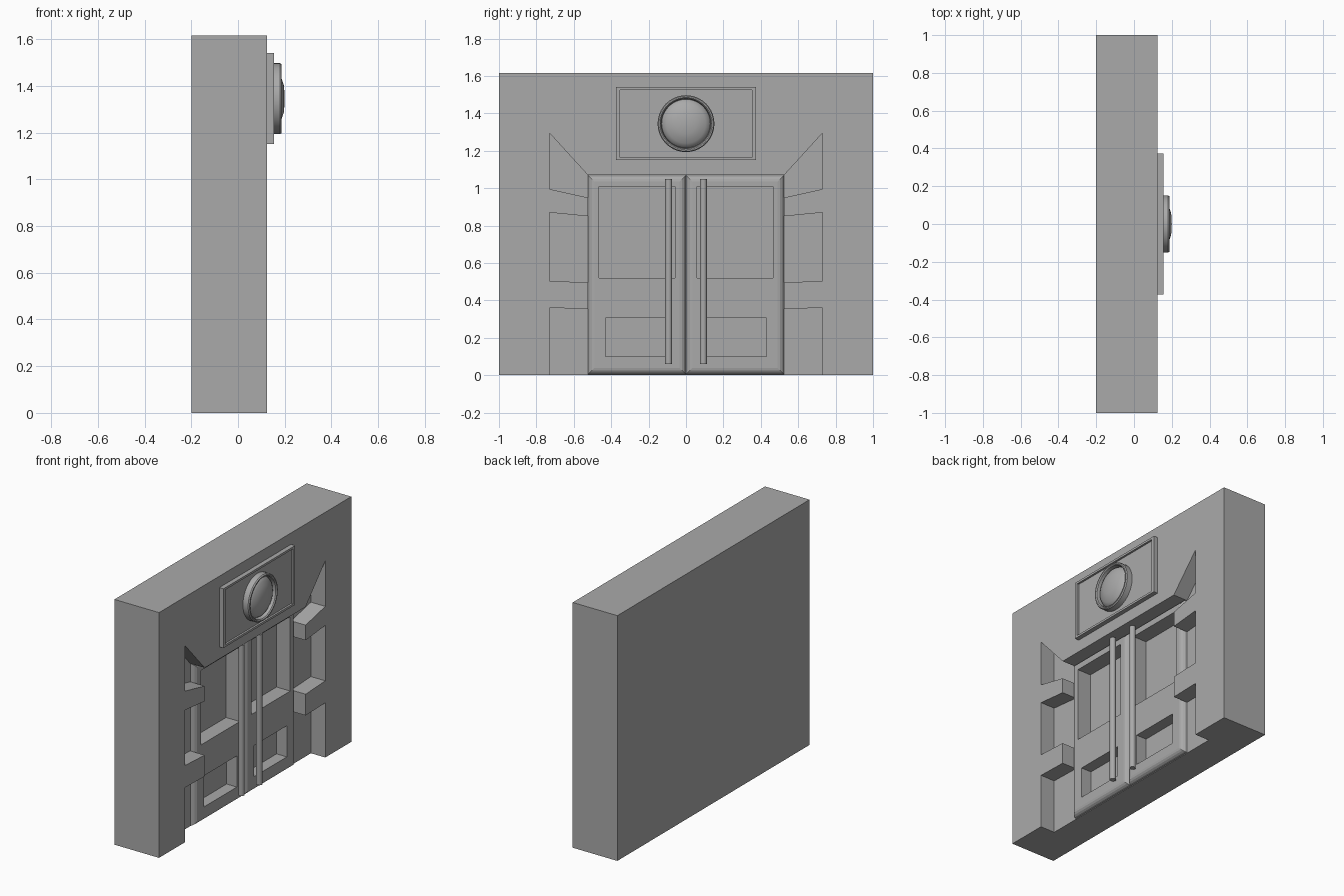
import bpy, bmesh, math
from mathutils import Matrix

if "Cube" in bpy.data.objects:
    bpy.data.objects.remove(bpy.data.objects["Cube"])

stone = bpy.data.materials.new("stone_grey")
stone.use_nodes = True
GREY = (0.4, 0.4, 0.4, 1)
stone.diffuse_color = GREY
stone.node_tree.nodes["Principled BSDF"].inputs["Base Color"].default_value = GREY


def finish(name, bm, smooth=False):
    bmesh.ops.recalc_face_normals(bm, faces=bm.faces)
    mesh = bpy.data.meshes.new(name)
    bm.to_mesh(mesh)
    bm.free()
    ob = bpy.data.objects.new(name, mesh)
    bpy.context.collection.objects.link(ob)
    mesh.materials.append(stone)
    if smooth:
        bpy.ops.object.select_all(action='DESELECT')
        ob.select_set(True)
        bpy.context.view_layer.objects.active = ob
        bpy.ops.object.shade_smooth_by_angle(angle=math.radians(30))
    return ob


def prism(name, outline, x0, x1):
    """Extrude a (y, z) outline along x."""
    bm = bmesh.new()
    face = bm.faces.new([bm.verts.new((x0, y, z)) for y, z in outline])
    ext = bmesh.ops.extrude_face_region(bm, geom=[face])
    for v in ext["geom"]:
        if isinstance(v, bmesh.types.BMVert):
            v.co.x = x1
    return finish(name, bm)


def rect(y0, y1, z0, z1):
    return [(y0, z0), (y1, z0), (y1, z1), (y0, z1)]


def cut(target, cutter):
    mod = target.modifiers.new("cut_" + cutter.name, 'BOOLEAN')
    mod.operation = 'DIFFERENCE'
    mod.solver = 'EXACT'
    mod.object = cutter
    cutter.hide_render = True
    cutter.hide_viewport = True


def lathe(name, profile, z, steps=40):
    """Spin (radius, x) points around an x-directed axis at height z."""
    bm = bmesh.new()
    verts = [bm.verts.new((x, 0, z + r)) for r, x in profile]
    edges = [bm.edges.new(p) for p in zip(verts, verts[1:])]
    bmesh.ops.spin(bm, geom=verts + edges, cent=(0, 0, z), axis=(1, 0, 0),
                   angle=math.tau, steps=steps)
    bmesh.ops.remove_doubles(bm, verts=bm.verts, dist=1e-5)
    return finish(name, bm, True)


# Wall with the doorway and its toothed stone surround
FRONT, BACK = 0.125, 0.02
wall = prism("wall", rect(-1, 1, 0, 1.615), -0.2, FRONT)
half = [(0.73, -0.1), (0.73, 0.36), (0.525, 0.355), (0.525, 0.495),
        (0.73, 0.505), (0.73, 0.87), (0.525, 0.85), (0.525, 0.95),
        (0.73, 0.995), (0.73, 1.295), (0.525, 1.07)]
opening = prism("doorway_cutter", half + [(-y, z) for y, z in reversed(half)], BACK, 0.3)
cut(wall, opening)

# Double doors: rounded front edges, sunken panels, long bar handles
for side, s in (("left", 1), ("right", -1)):
    door = prism(side + "_door", rect(*sorted((0, s * 0.525)), 0.004, 1.07), 0.01, 0.055)
    bm = bmesh.new()
    bm.from_mesh(door.data)
    rim = [e for e in bm.edges if all(v.co.x > 0.05 for v in e.verts)]
    bmesh.ops.bevel(bm, geom=rim, offset=0.035, segments=4, profile=0.5, affect='EDGES')
    bm.to_mesh(door.data)
    bm.free()
    for part, y0, y1, z0, z1, depth in (("upper", 0.06, 0.465, 0.52, 1.01, -0.045),
                                        ("lower", 0.09, 0.43, 0.1, 0.305, -0.02)):
        panel = prism(f"{side}_{part}_panel_cutter",
                      rect(*sorted((s * y0, s * y1)), z0, z1), depth, 0.3)
        cut(door, panel)
        cut(wall, panel)
    bm = bmesh.new()
    bmesh.ops.create_cone(bm, cap_ends=True, segments=16, radius1=0.019, radius2=0.019,
                          depth=0.99, matrix=Matrix.Translation((0.09, s * 0.093, 0.555)))
    finish(side + "_handle", bm, True)

# Framed plate above the doors
plate = prism("sign_plate", rect(-0.373, 0.373, 1.15, 1.54), 0.12, 0.155)
cut(plate, prism("plate_recess_cutter", rect(-0.352, 0.352, 1.164, 1.526), 0.142, 0.3))

# Round lamp: rim and shallow dome
lathe("lamp_rim", [(0.152, 0.13), (0.152, 0.18), (0.147, 0.187), (0.14, 0.187),
                   (0.134, 0.181), (0.13, 0.155), (0.13, 0.13)], 1.345)
lathe("lamp_dome", [(0.13, 0.155), (0.122, 0.168), (0.105, 0.179), (0.08, 0.189),
                    (0.055, 0.197), (0, 0.2)], 1.345)
